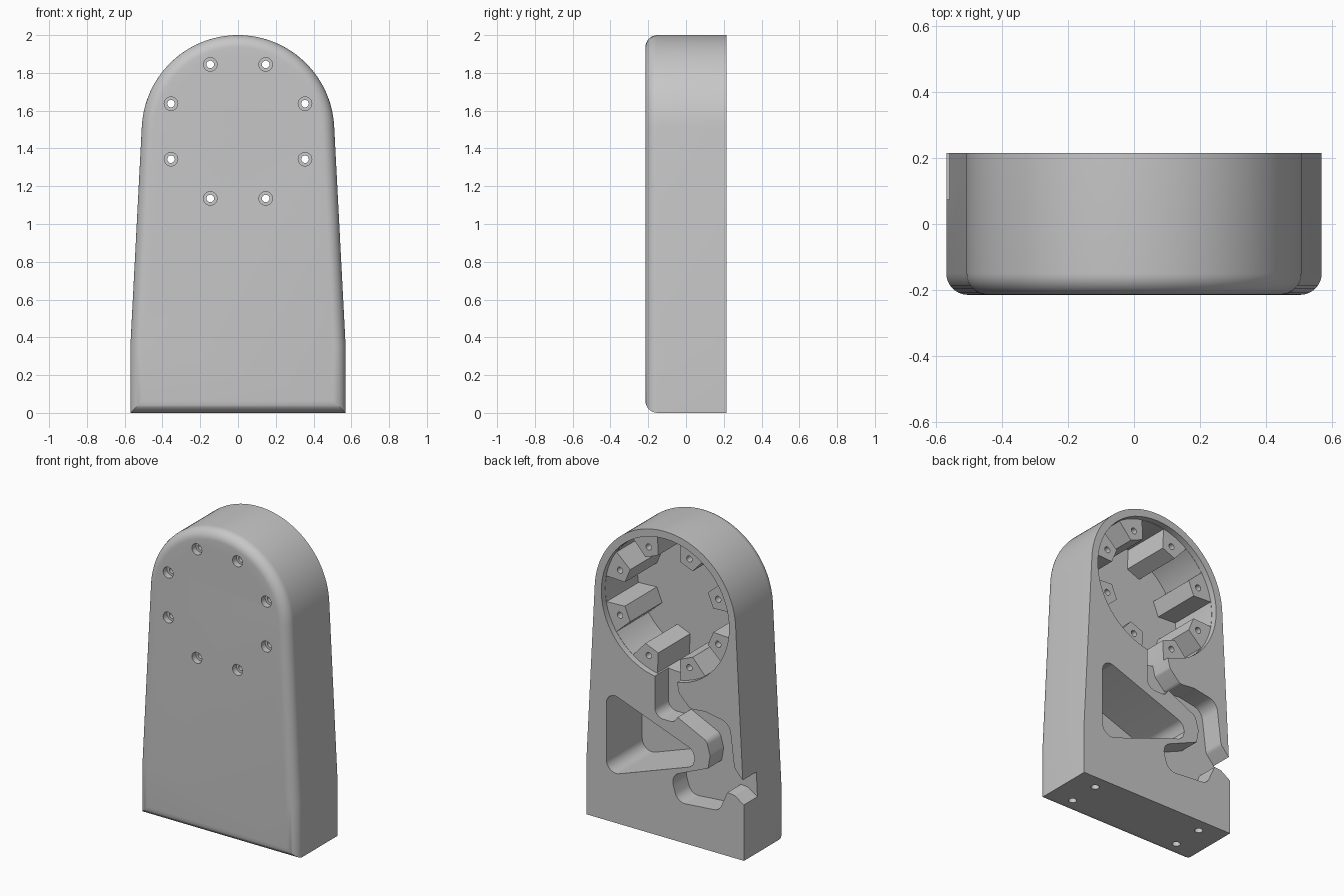
import bpy, bmesh, math
from mathutils import Vector

BACK, FRONT = 0.215, -0.215
HUB_Z = 1.49

if "Cube" in bpy.data.objects:
    bpy.data.objects.remove(bpy.data.objects["Cube"], do_unlink=True)

grey = bpy.data.materials.new("plain grey")
grey.use_nodes = True
colour = (0.57, 0.57, 0.57, 1)
grey.diffuse_color = colour
grey.node_tree.nodes["Principled BSDF"].inputs["Base Color"].default_value = colour


def arc(cx, cz, r, a0, a1, n):
    """Points on an arc, angles in degrees."""
    steps = [math.radians(a0 + (a1 - a0) * i / n) for i in range(n + 1)]
    return [(cx + r * math.cos(a), cz + r * math.sin(a)) for a in steps]


def rounded(corners, n=8):
    """Polygon of (x, z, radius) corners with each corner filleted."""
    out = []
    for i, (x, z, r) in enumerate(corners):
        if r == 0:
            out.append((x, z))
            continue
        p = Vector((x, z))
        a = (Vector(corners[i - 1][:2]) - p).normalized()
        b = (Vector(corners[(i + 1) % len(corners)][:2]) - p).normalized()
        half = a.angle(b) / 2
        centre = p + (a + b).normalized() * r / math.sin(half)
        start = p + a * r / math.tan(half) - centre
        end = p + b * r / math.tan(half) - centre
        for k in range(n + 1):
            out.append(tuple(centre + start.lerp(end, k / n).normalized() * r))
    return out


def prism(name, points, y0, y1, fillet=0):
    """Extrude an x-z outline along y, optionally rounding the y0 rim."""
    bm = bmesh.new()
    rim = bm.faces.new([bm.verts.new((x, y0, z)) for x, z in points])
    side = bmesh.ops.extrude_face_region(bm, geom=[rim], use_keep_orig=True)["geom"]
    for v in side:
        if isinstance(v, bmesh.types.BMVert):
            v.co.y = y1
    bmesh.ops.recalc_face_normals(bm, faces=bm.faces)
    if fillet:
        edges = [e for e in bm.edges if all(abs(v.co.y - y0) < 1e-5 for v in e.verts)]
        bmesh.ops.bevel(bm, geom=edges, offset=fillet, segments=8, profile=0.5,
                        affect='EDGES', clamp_overlap=False)
    mesh = bpy.data.meshes.new(name)
    bm.to_mesh(mesh)
    bm.free()
    obj = bpy.data.objects.new(name, mesh)
    bpy.context.collection.objects.link(obj)
    return obj


def cut(target, cutter):
    """Subtract a cutter, bake the result and discard the cutter."""
    mod = target.modifiers.new("cut", 'BOOLEAN')
    mod.operation, mod.solver, mod.object = 'DIFFERENCE', 'EXACT', cutter
    cutter.hide_render = True
    bpy.context.view_layer.update()
    graph = bpy.context.evaluated_depsgraph_get()
    baked = bpy.data.meshes.new_from_object(target.evaluated_get(graph))
    target.modifiers.clear()
    target.data = baked
    bpy.data.objects.remove(cutter, do_unlink=True)


# Tapered shell with a round top and softened front rim
outline = [(-0.57, 0), (0.57, 0), (0.57, 0.35)]
outline += arc(0, HUB_Z, 0.51, 2, 178, 48) + [(-0.57, 0.35)]
housing = prism("housing", outline, FRONT, BACK, 0.065)

# Round pocket whose wall carries eight tapered screw bosses
pocket = []
for i in range(8):
    angle = 22.5 + 45 * i
    t = math.radians(angle)
    out, tan = Vector((math.cos(t), math.sin(t))), Vector((-math.sin(t), math.cos(t)))
    hub = Vector((0, HUB_Z))
    for r, w in ((0.45, -0.095), (0.325, -0.05), (0.325, 0.05), (0.45, 0.095)):
        pocket.append(tuple(hub + out * r + tan * w))
    pocket += arc(0, HUB_Z, 0.46, angle + 13, angle + 32, 5)
cut(housing, prism("pocket_cutter", pocket, BACK - 0.37, BACK + 0.1))
lip = arc(0, HUB_Z, 0.462, 0, 360, 64)[:-1]
cut(housing, prism("lip_cutter", lip, BACK - 0.04, BACK + 0.1))

# Triangular weight-saving pocket
triangle = rounded([(0.425, 0.855, 0.06), (0.425, 0.295, 0.07), (-0.35, 0.57, 0.07)])
cut(housing, prism("triangle_cutter", triangle, BACK - 0.37, BACK + 0.1))

# Winding cable channel from the round pocket to the side exit
channel = rounded([
    (0.075, 1.08, 0), (0.075, 0.77, 0.06), (-0.06, 0.77, 0.03), (-0.09, 0.81, 0),
    (-0.3, 0.71, 0.05), (-0.325, 0.62, 0.03), (-0.31, 0.535, 0), (-0.04, 0.42, 0.07),
    (-0.09, 0.255, 0.07), (-0.39, 0.28, 0.06), (-0.45, 0.415, 0), (-0.5, 0.41, 0.02),
    (-0.57, 0.365, 0), (-0.7, 0.365, 0), (-0.7, 0.515, 0), (-0.57, 0.515, 0),
    (-0.5, 0.59, 0.05), (-0.465, 0.87, 0.08), (-0.29, 0.9, 0.04), (-0.18, 0.89, 0.04),
    (-0.1, 0.97, 0.03), (-0.075, 1.08, 0)], 5)
cut(housing, prism("channel_cutter", channel, BACK - 0.14, BACK + 0.1))

# Counterbored screw holes through the bosses
for i in range(8):
    t = math.radians(22.5 + 45 * i)
    x, z = 0.384 * math.cos(t), HUB_Z + 0.384 * math.sin(t)
    for name, r, y1 in (("bore", 0.02, 0.4), ("counterbore", 0.036, FRONT + 0.04)):
        circle = arc(x, z, r, 0, 360, 20)[:-1]
        cut(housing, prism(name + "_cutter", circle, FRONT - 0.1, y1))

# Mounting holes in the underside
for x in (-0.405, 0.405):
    for y in (-0.09, 0.12):
        hole = prism("mount_cutter", arc(0, 0, 0.025, 0, 360, 20)[:-1], -0.15, 0.1)
        hole.rotation_euler.x = -math.pi / 2
        hole.location = (x, y, 0)
        cut(housing, hole)

housing.data.materials.clear()
housing.data.materials.append(grey)
for face in housing.data.polygons:
    face.material_index = 0
bpy.ops.object.select_all(action='DESELECT')
housing.select_set(True)
bpy.context.view_layer.objects.active = housing
bpy.ops.object.shade_smooth_by_angle(angle=math.radians(30))
